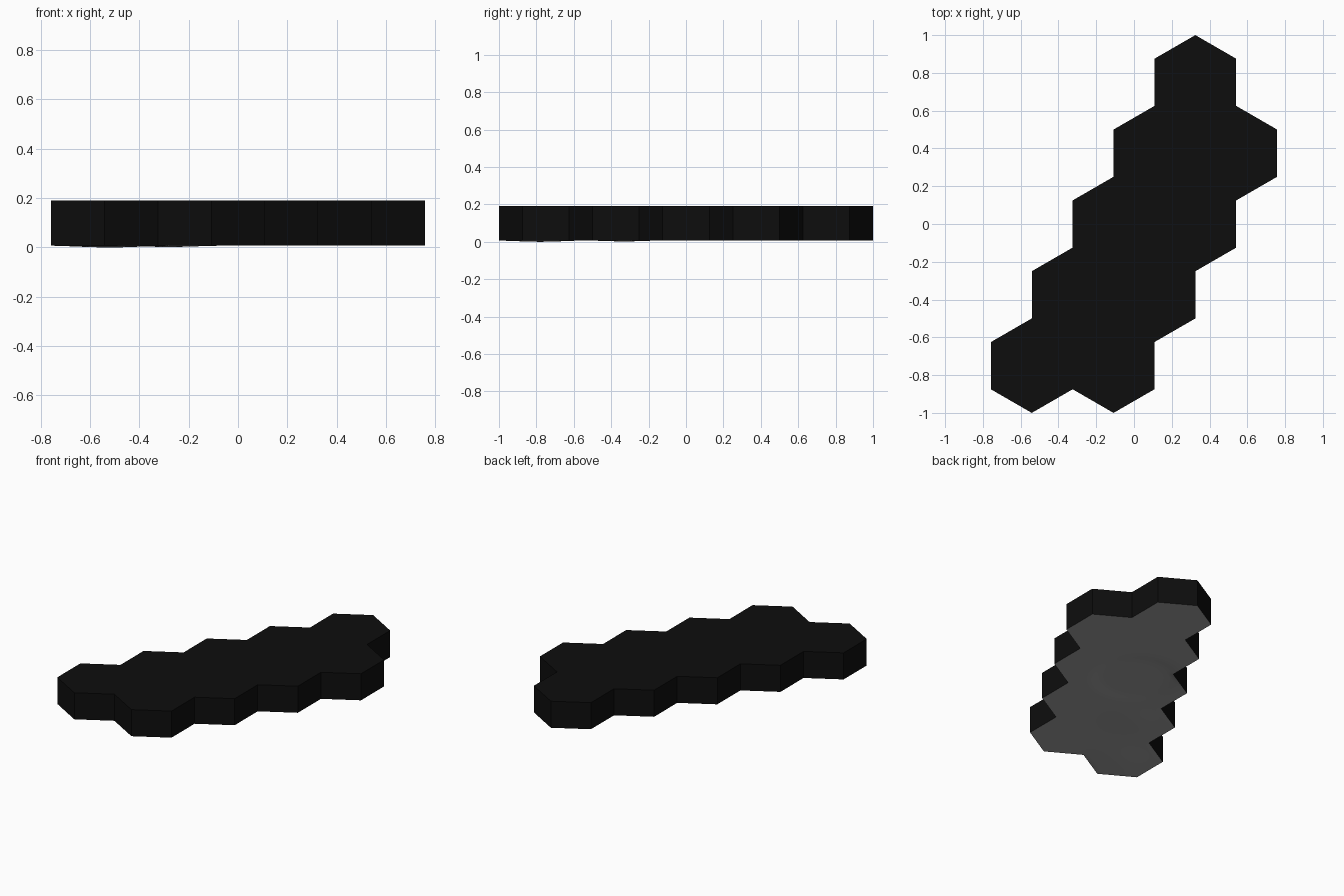
import bpy, bmesh, math
from mathutils import Vector

cube = bpy.data.objects.get("Cube")
if cube:
    bpy.data.objects.remove(cube, do_unlink=True)

R = 0.25                       # hexagon corner radius
STEP = R * math.sqrt(3) / 2    # half the hexagon width
TOP, RIM = 0.19, 0.008

# Hexagon centres: five slanted rows of two, the last with one
centres = []
for row in range(-2, 3):
    for side in ((-1, 1) if row < 2 else (-1,)):
        offset = row + side * 1.0 - 0.5 + 0.5
        centres.append(Vector((offset * STEP + (STEP if row > -3 else 0), row * 1.5 * R, 0)))
mid = (min(c.x for c in centres) + max(c.x for c in centres)) / 2
for c in centres:
    c.x -= mid


def material(name, value):
    mat = bpy.data.materials.new(name)
    mat.use_nodes = True
    colour = (value, value, value, 1)
    mat.diffuse_color = colour
    shader = mat.node_tree.nodes["Principled BSDF"]
    shader.inputs["Base Color"].default_value = colour
    shader.inputs["Roughness"].default_value = 0.9
    return mat


def hex_field(z, fan):
    """Joined hexagons, each one face or a fan of six triangles."""
    bm = bmesh.new()
    for c in centres:
        ring = []
        for i in range(6):
            a = math.radians(30 + 60 * i)
            ring.append(bm.verts.new((c.x + R * math.cos(a), c.y + R * math.sin(a), z)))
        if fan:
            hub = bm.verts.new((c.x, c.y, z))
            for i in range(6):
                bm.faces.new((hub, ring[(i + 1) % 6], ring[i]))
        else:
            bm.faces.new(ring)
    bmesh.ops.remove_doubles(bm, verts=bm.verts, dist=0.002)
    return bm


def finish(bm, name, mat):
    mesh = bpy.data.meshes.new(name)
    bm.to_mesh(mesh)
    bm.free()
    mesh.materials.append(mat)
    obj = bpy.data.objects.new(name, mesh)
    bpy.context.collection.objects.link(obj)
    return obj


# Flat black plate with walls around the joined outline
bm = hex_field(TOP, False)
outline = [e for e in bm.edges if e.is_boundary]
walls = bmesh.ops.extrude_edge_only(bm, edges=outline)["geom"]
for v in walls:
    if isinstance(v, bmesh.types.BMVert):
        v.co.z = RIM
bmesh.ops.recalc_face_normals(bm, faces=bm.faces)
finish(bm, "hexagon_plate", material("black", 0.004))


# Gentle relief on the underside: two swells and a round shallow basin
def swell(p, x, y, width, height):
    return height * math.exp(-((p.x - x) ** 2 + (p.y - y) ** 2) / width ** 2)


def relief(p):
    r = math.hypot(p.x - 0.04, p.y - 0.06)
    basin = 0.008 / (1 + math.exp((r - 0.25) / 0.02))
    return basin - swell(p, -0.52, -0.78, 0.17, 0.008) - swell(p, -0.28, -0.33, 0.15, 0.006)


bm = hex_field(RIM, True)
bmesh.ops.subdivide_edges(bm, edges=bm.edges, cuts=11, use_grid_fill=True)
for v in bm.verts:
    if not v.is_boundary:
        v.co.z = max(0, RIM + relief(v.co))
for f in bm.faces:
    f.smooth = True
finish(bm, "relief_surface", material("grey", 0.35))
